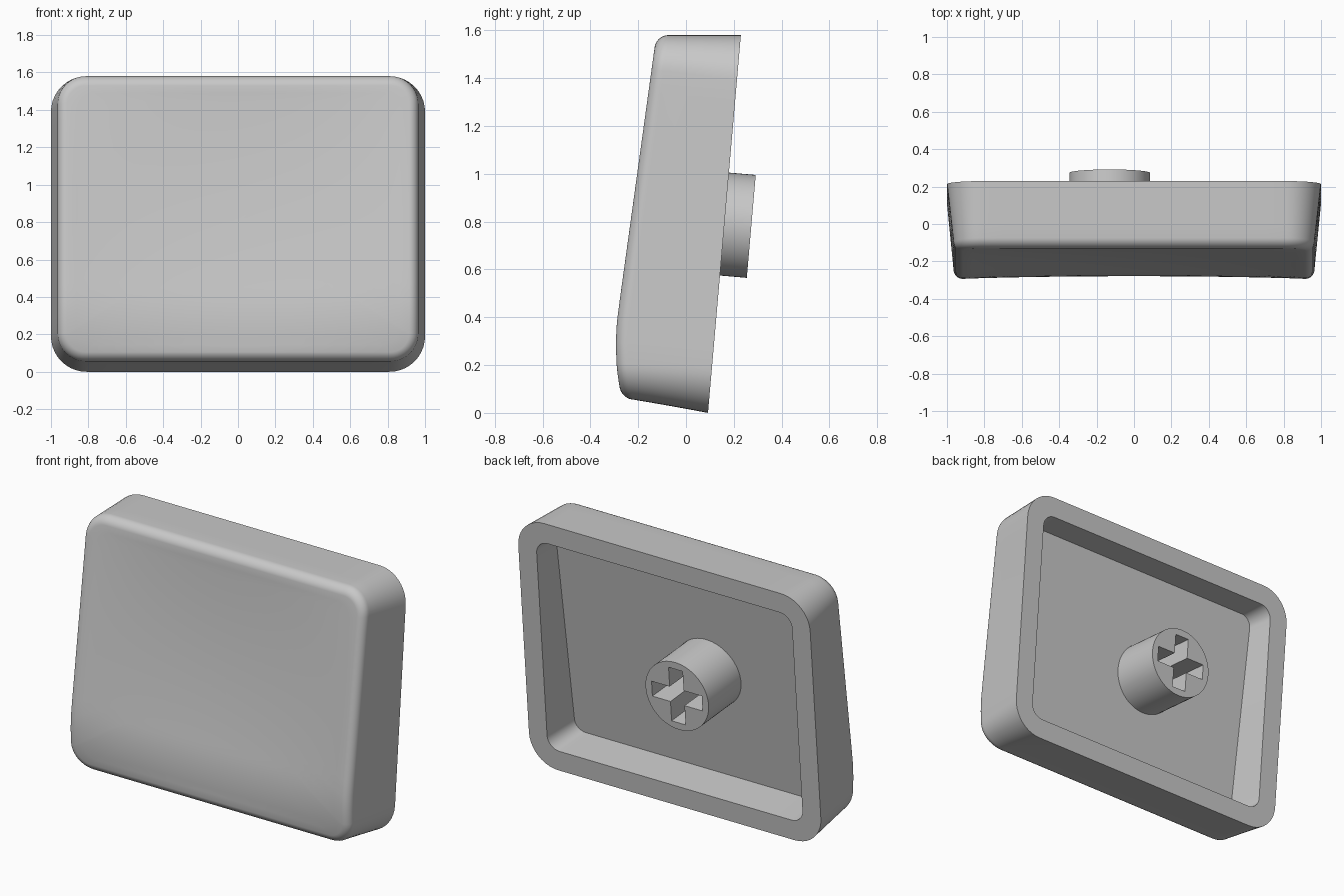
import bpy, bmesh, math
from mathutils import Matrix

if "Cube" in bpy.data.objects:
    bpy.data.objects.remove(bpy.data.objects["Cube"])

grey = bpy.data.materials.new("grey plastic")
grey.diffuse_color = (0.58, 0.58, 0.58, 1)
grey.use_nodes = True
grey.node_tree.nodes["Principled BSDF"].inputs["Base Color"].default_value = grey.diffuse_color
SLOPE = 0.087
TILT = math.atan(SLOPE)
FILLET = 0.05


def back(z):
    """Tilted plane of the open rear rim."""
    return 0.092 + SLOPE * z


def edge(z):
    """Sloped front profile that curls back near the bottom."""
    return -0.287 + 0.138 * (z - 0.4) + 0.51 * max(0, 0.42 - z) ** 2


def front(x, z):
    """Front profile with a shallow finger dish."""
    dx = max(0, 1 - (x / 0.93) ** 2)
    dz = max(0, 1 - ((z - 0.81) / 0.74) ** 2)
    return edge(z) + 0.034 * dx * dz


def outline(w, z0, z1, r, corner=10, side=14):
    """Rounded rectangle in x and z with subdivided sides."""
    arcs = []
    for k, (cx, cz) in enumerate([(w - r, z1 - r), (r - w, z1 - r),
                                  (r - w, z0 + r), (w - r, z0 + r)]):
        arcs.append([(cx + r * math.cos(a), cz + r * math.sin(a))
                     for a in [math.pi / 2 * (k + i / corner) for i in range(corner + 1)]])
    pts = []
    for k, arc in enumerate(arcs):
        (ax, az), (bx, bz) = arc[-1], arcs[(k + 1) % 4][0]
        pts += arc
        pts += [(ax + (bx - ax) * i / side, az + (bz - az) * i / side) for i in range(1, side)]
    return pts


def finish(bm, name):
    bmesh.ops.recalc_face_normals(bm, faces=bm.faces)
    me = bpy.data.meshes.new(name)
    bm.to_mesh(me)
    bm.free()
    me.materials.append(grey)
    ob = bpy.data.objects.new(name, me)
    bpy.context.collection.objects.link(ob)
    return ob


def smooth(ob):
    bpy.ops.object.select_all(action='DESELECT')
    ob.select_set(True)
    bpy.context.view_layer.objects.active = ob
    bpy.ops.object.shade_smooth_by_angle(angle=math.radians(30))


def bridge(bm, a, b):
    n = len(a)
    for i in range(n):
        j = (i + 1) % n
        bm.faces.new((a[i], a[j], b[j], b[i]))


# Cap shell: cavity floor, cavity wall, rear rim, outer wall, fillet, dished front
rings = []
rings.append([(x, -0.105 + 0.151 * (z - 0.4), z) for x, z in outline(0.857, 0.15, 1.455, 0.07)])
rings.append([(x, back(z), z) for x, z in outline(0.875, 0.125, 1.455, 0.08)])
for t in (0, 0.25, 0.5, 0.75):
    pts = outline(1 - 0.035 * t, 0.055 * t, 1.58, 0.19 - 0.04 * t)
    rings.append([(x, back(z) + t * (edge(z) + FILLET - back(z)), z) for x, z in pts])
for i in range(9):
    a = math.pi / 2 * i / 8
    e = FILLET * (1 - math.cos(a))
    pts = outline(0.965 - e, 0.055 + e, 1.58 - e, 0.15 - e)
    rings.append([(x, edge(z) + FILLET * (1 - math.sin(a)), z) for x, z in pts])
for i in range(1, 18):
    s = 1 - i / 18
    rings.append([(x * s, front(x * s, 0.8 + (z - 0.8) * s), 0.8 + (z - 0.8) * s) for x, z in pts])

bm = bmesh.new()
loops = [[bm.verts.new(p) for p in ring] for ring in rings]
bm.faces.new(loops[0])
for a, b in zip(loops, loops[1:]):
    bridge(bm, a, b)
tip = bm.verts.new((0, front(0, 0.8), 0.8))
n = len(loops[0])
for i in range(n):
    bm.faces.new((loops[-1][i], loops[-1][(i + 1) % n], tip))
smooth(finish(bm, "cap_shell"))


# Local z of the stem points out of the rear, square to the rim plane
axis = Matrix.Translation((-0.13, 0.273, 0.78)) @ Matrix.Rotation(-math.pi / 2 - TILT, 4, 'X')


def prism(points, z0, z1, name):
    """Closed prism along the stem axis."""
    bm = bmesh.new()
    low = [bm.verts.new((x, y, z0)) for x, y in points]
    high = [bm.verts.new((x, y, z1)) for x, y in points]
    bm.faces.new(low)
    bm.faces.new(high)
    bridge(bm, low, high)
    bm.transform(axis)
    return finish(bm, name)


# Round stem with a cross-shaped socket
circle = [(0.216 * math.cos(math.tau * i / 64), 0.216 * math.sin(math.tau * i / 64)) for i in range(64)]
stem = prism(circle, -0.36, 0, "stem")
L, h = 0.172, 0.048
cross = [(L, -h), (L, h), (h, h), (h, L), (-h, L), (-h, h),
         (-L, h), (-L, -h), (-h, -h), (-h, -L), (h, -L), (h, -h)]
cutter = prism(cross, -0.3, 0.1, "socket_cutter")
cutter.hide_render = True
mod = stem.modifiers.new("socket", 'BOOLEAN')
mod.operation = 'DIFFERENCE'
mod.solver = 'EXACT'
mod.object = cutter
bpy.context.view_layer.update()
bpy.context.view_layer.objects.active = stem
bpy.ops.object.modifier_apply(modifier=mod.name)
bpy.data.objects.remove(cutter)
smooth(stem)
